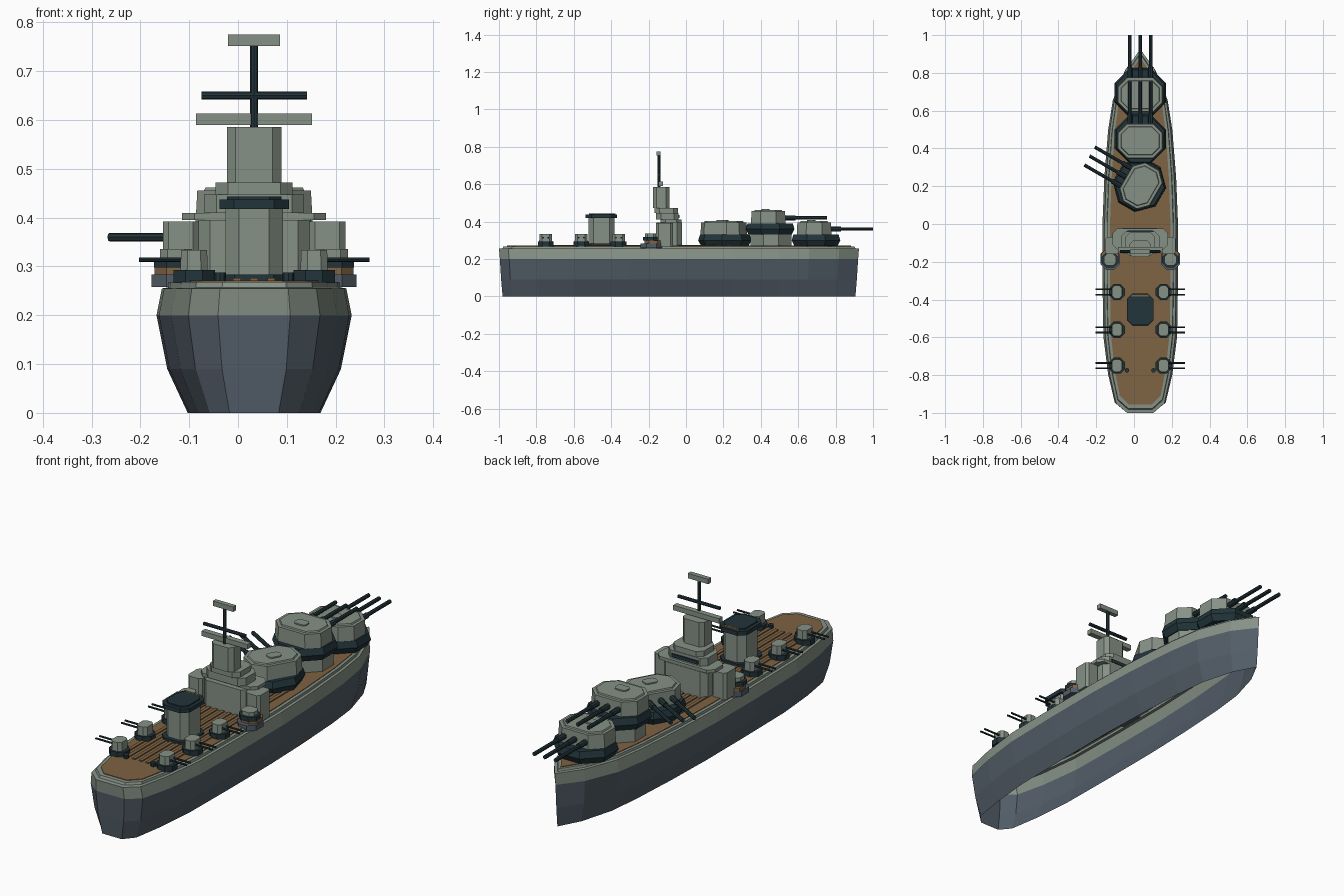
import bpy, bmesh, math
from mathutils import Matrix, Vector

cube = bpy.data.objects.get("Cube")
if cube:
    bpy.data.objects.remove(cube)

C = 0.033  # centreline of the ship


def material(name, rgb):
    m = bpy.data.materials.new(name)
    m.use_nodes = True
    m.diffuse_color = (*rgb, 1)
    m.node_tree.nodes["Principled BSDF"].inputs["Base Color"].default_value = (*rgb, 1)
    return m


GREY = material("light_grey_green", (0.24, 0.285, 0.24))
BLUE = material("hull_blue_grey", (0.085, 0.11, 0.138))
DARK = material("dark_teal", (0.016, 0.035, 0.043))
WOOD = material("deck_brown", (0.21, 0.125, 0.056))


def finish(name, bm, mats, matrix=None):
    me = bpy.data.meshes.new(name)
    bm.to_mesh(me)
    bm.free()
    for m in mats:
        me.materials.append(m)
    ob = bpy.data.objects.new(name, me)
    ob.matrix_world = Matrix.Translation((C, 0, 0)) @ (matrix or Matrix())
    bpy.context.collection.objects.link(ob)
    return ob


def bridge(bm, a, b, index=0):
    for i in range(len(a)):
        j = (i + 1) % len(a)
        bm.faces.new((a[i], a[j], b[j], b[i])).material_index = index


def block(name, mat, x, y, z0, z1, w, d, cut=0.0, taper=1.0, matrix=None):
    """Upright box with chamfered corners, w and d are full sizes."""
    bm = bmesh.new()
    rings = []
    for z, s in ((z0, 1), (z1, taper)):
        hw, hd, c = w / 2 * s, d / 2 * s, cut * s
        pts = []
        for sx, sy in ((1, 1), (-1, 1), (-1, -1), (1, -1)):
            corner = [(sx * hw, sy * (hd - c)), (sx * (hw - c), sy * hd)]
            if sx * sy < 0:
                corner.reverse()
            pts += corner if c else corner[:1]
        rings.append([bm.verts.new((x + px, y + py, z)) for px, py in pts])
    bridge(bm, *rings)
    bm.faces.new(rings[1])
    bm.faces.new(rings[0][::-1])
    return finish(name, bm, [mat], matrix)


def rod(name, mat, a, b, r, matrix=None, sides=8):
    a, b = Vector(a), Vector(b)
    bm = bmesh.new()
    turn = (b - a).to_track_quat('Z', 'Y').to_matrix().to_4x4()
    bmesh.ops.create_cone(bm, cap_ends=True, segments=sides, radius1=r, radius2=r,
                          depth=(b - a).length,
                          matrix=Matrix.Translation((a + b) / 2) @ turn)
    return finish(name, bm, [mat], matrix)


# Hull shell, open underneath
HALF = [(0.074, -1.0), (0.135, -0.95), (0.17, -0.8), (0.195, -0.6), (0.2, -0.3), (0.2, 0),
        (0.19, 0.25), (0.17, 0.5), (0.145, 0.66), (0.08, 0.82), (0, 0.925)]


def hull_ring(bm, z, sx, sy):
    mid = -0.0375
    right = [(hx * sx, mid + (y - mid) * sy) for hx, y in HALF]
    left = [(-px, y) for px, y in right[-2::-1]]
    return [bm.verts.new((px, y, z)) for px, y in right + left]


bm = bmesh.new()
levels = [(0, 0.68, 0.98), (0.09, 0.89, 0.988), (0.2, 1, 0.995), (0.255, 0.945, 1),
          (0.257, 0.885, 0.98), (0.268, 0.875, 0.975), (0.268, 0.79, 0.952)]
rings = [hull_ring(bm, *lv) for lv in levels]
for i in range(len(rings) - 1):
    bridge(bm, rings[i], rings[i + 1], 0 if i < 2 else 1)
finish("hull", bm, [BLUE, GREY])

# Wooden deck with raised planks
bm = bmesh.new()
low, top = hull_ring(bm, 0.262, 0.8, 0.955), hull_ring(bm, 0.271, 0.8, 0.955)
bridge(bm, low, top)
bm.faces.new(top)
bm.faces.new(low[::-1])
finish("deck", bm, [WOOD])
for i in range(-3, 4):
    block("deck_plank", WOOD, i * 0.035, -0.27, 0.27, 0.276, 0.016, 1.0)


# Main gun turrets
def turret(y, z, angle=0):
    m = Matrix.Translation((0, y, z)) @ Matrix.Rotation(math.radians(angle), 4, 'Z')
    block("turret_base", DARK, 0, 0.005, 0, 0.03, 0.24, 0.23, 0.07, 1.13, m)
    block("turret_ring", DARK, 0, 0.005, 0.03, 0.06, 0.272, 0.26, 0.08, 0.93, m)
    block("turret_house", GREY, 0, -0.005, 0.06, 0.126, 0.24, 0.185, 0.05, 0.97, m)
    block("turret_roof", GREY, 0, -0.005, 0.126, 0.132, 0.205, 0.15, 0.04, 0.97, m)
    block("turret_hatch", GREY, 0, -0.02, 0.132, 0.138, 0.06, 0.045, 0.01, 1, m)
    for x in (-0.055, 0, 0.055):
        rod("gun_barrel", DARK, (x, 0.05, 0.09), (x, 0.31, 0.09), 0.009, m)
        rod("gun_sleeve", DARK, (x, 0.05, 0.09), (x, 0.14, 0.09), 0.013, m)


turret(0.69, 0.27)
block("raised_barbette", GREY, 0, 0.455, 0.265, 0.335, 0.23, 0.22, 0.07)
turret(0.445, 0.33)
turret(0.205, 0.27, 60)

# Secondary guns along both sides
for s in (-1, 1):
    for y in (-0.36, -0.56, -0.75):
        x = 0.123 * s
        block("small_gun_base", DARK, x, y, 0.266, 0.293, 0.085, 0.085, 0.025)
        block("small_gun_house", GREY, x, y, 0.293, 0.334, 0.056, 0.07, 0.014, 0.95)
        for dy in (-0.014, 0.014):
            rod("small_gun_barrel", DARK, (x, y + dy, 0.314), (0.236 * s, y + dy, 0.314), 0.0045)
    rod("stern_bollard", DARK, (0.07 * s, -0.775, 0.268), (0.07 * s, -0.775, 0.288), 0.012)

    # Side sponsons beside the bridge
    x = 0.16 * s
    block("sponson", BLUE, x, -0.185, 0.258, 0.284, 0.1, 0.115, 0.03)
    block("sponson_floor", WOOD, x, -0.175, 0.284, 0.3, 0.088, 0.095, 0.025)
    block("sponson_shield", DARK, x, -0.19, 0.298, 0.318, 0.09, 0.08, 0.025)
    block("sponson_gun_house", GREY, x, -0.19, 0.318, 0.336, 0.065, 0.06, 0.015)
    block("wing_house", GREY, 0.15 * s, -0.115, 0.266, 0.392, 0.074, 0.09, 0.012)

# Bridge tower in tiers
block("bridge_base", GREY, 0, -0.09, 0.266, 0.395, 0.23, 0.135, 0.025)
block("bridge_platform", GREY, 0, -0.08, 0.395, 0.41, 0.295, 0.11, 0.025)
block("bridge_middle", GREY, 0, -0.1, 0.41, 0.447, 0.205, 0.12, 0.025)
block("bridge_window_band", DARK, 0, -0.09, 0.418, 0.434, 0.16, 0.112, 0.015)
block("bridge_upper", GREY, 0, -0.105, 0.447, 0.472, 0.158, 0.125, 0.025)
block("tower", GREY, 0, -0.132, 0.472, 0.586, 0.112, 0.088, 0.018)

# Mast, yards and aerials
block("rangefinder", GREY, 0, -0.135, 0.59, 0.613, 0.238, 0.026)
rod("mast", DARK, (0, -0.145, 0.58), (0, -0.145, 0.755), 0.008)
rod("mast_yard", DARK, (-0.108, -0.145, 0.65), (0.108, -0.145, 0.65), 0.008)
block("mast_aerial", GREY, 0, -0.147, 0.752, 0.775, 0.106, 0.022)

# Funnel
block("funnel_foot", DARK, 0, -0.455, 0.266, 0.284, 0.14, 0.17, 0.03)
block("funnel", GREY, 0, -0.452, 0.27, 0.42, 0.118, 0.14, 0.028)
block("funnel_cap", DARK, 0, -0.452, 0.418, 0.437, 0.142, 0.168, 0.03)
block("funnel_mouth", DARK, 0, -0.452, 0.437, 0.443, 0.112, 0.135, 0.024)
block("funnel_lip", WOOD, 0, -0.38, 0.437, 0.443, 0.09, 0.008)
